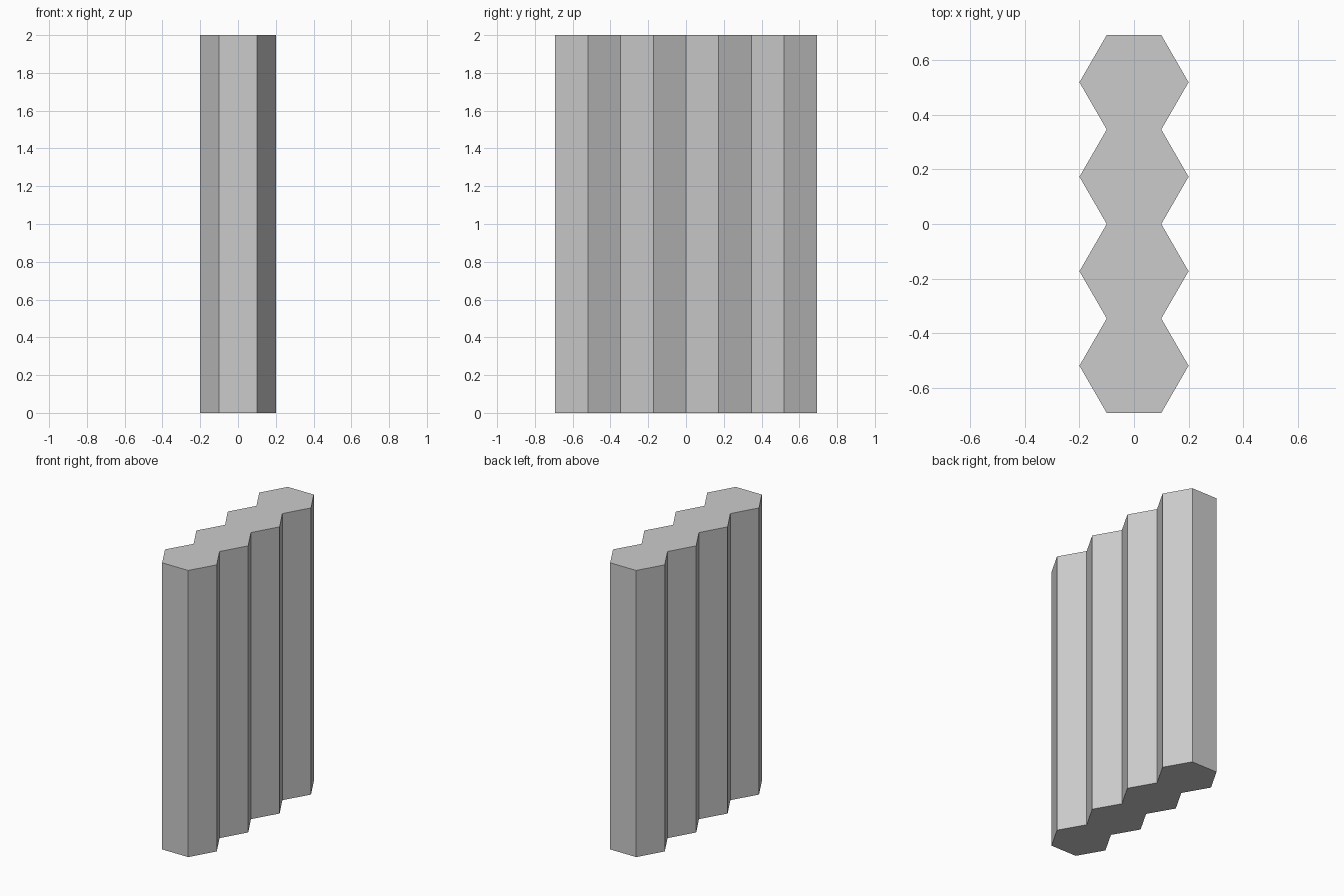
import bpy, bmesh, math

if "Cube" in bpy.data.objects:
    bpy.data.objects.remove(bpy.data.objects["Cube"])

R = 0.2                        # hexagon radius
A = R * math.sqrt(3) / 2       # hexagon half-depth along y
COUNT = 4
HEIGHT = 2.0

# Right-hand edge of a row of joined hexagons: valley, peak, valley ...
right = [(R if i % 2 else R / 2, (i - COUNT) * A) for i in range(2 * COUNT + 1)]
# Mirror to the left to close the outline
outline = right + [(-x, y) for x, y in reversed(right)]

# Extrude the outline into a solid column block
bm = bmesh.new()
base = bm.faces.new([bm.verts.new((x, y, 0)) for x, y in outline])
top = bmesh.ops.extrude_face_region(bm, geom=[base], use_keep_orig=True)["geom"]
bmesh.ops.translate(bm, vec=(0, 0, HEIGHT),
                    verts=[g for g in top if isinstance(g, bmesh.types.BMVert)])
bmesh.ops.recalc_face_normals(bm, faces=bm.faces)

mesh = bpy.data.meshes.new("hexagonal_columns")
bm.to_mesh(mesh)
bm.free()
obj = bpy.data.objects.new("hexagonal_columns", mesh)
bpy.context.collection.objects.link(obj)
